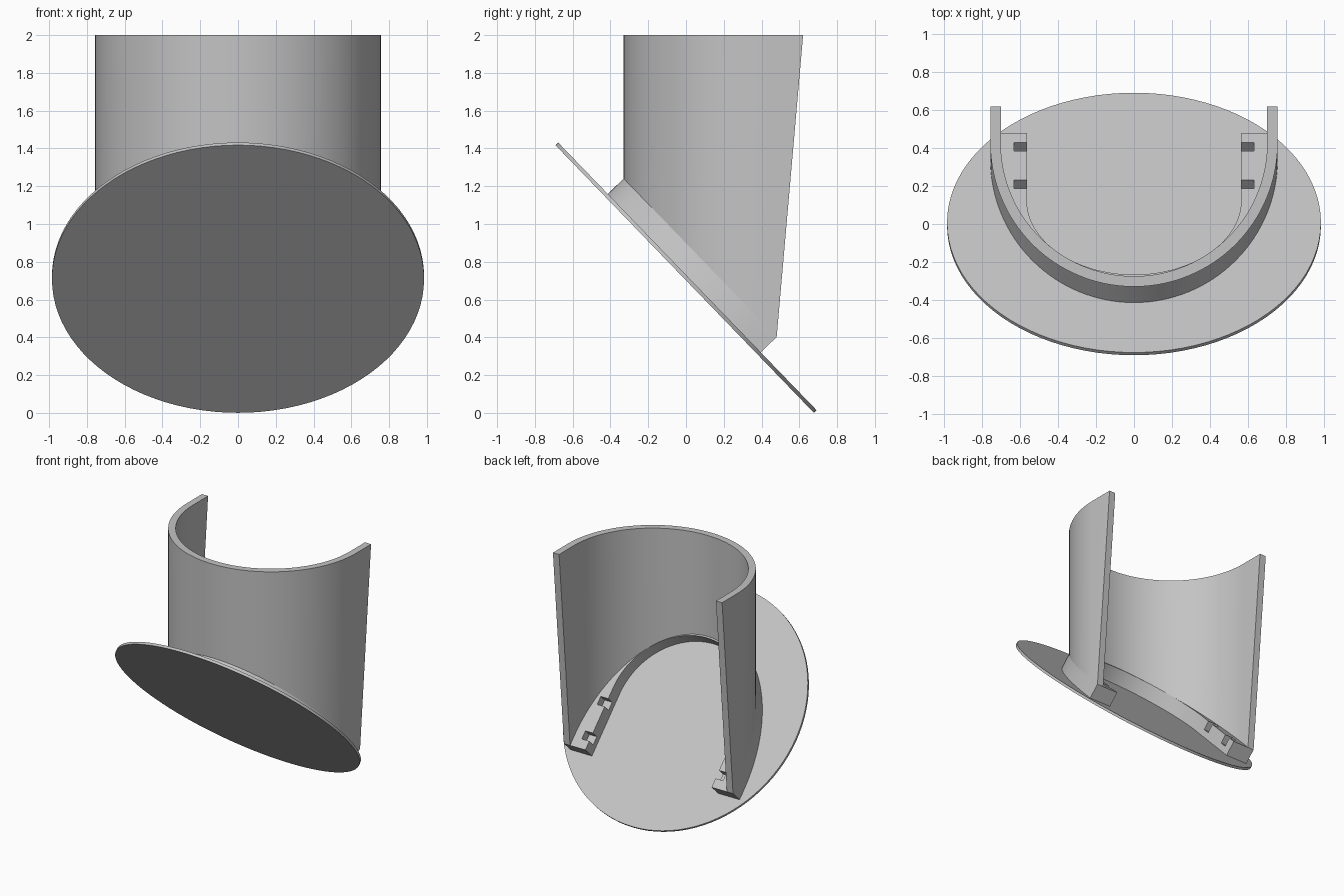
import bpy, bmesh
from math import sin, cos, pi, radians
from mathutils import Matrix, Vector

if "Cube" in bpy.data.objects:
    bpy.data.objects.remove(bpy.data.objects["Cube"])

grey = bpy.data.materials.new("light grey")
grey.use_nodes = True
colour = (0.55, 0.55, 0.55, 1)
grey.diffuse_color = colour
grey.node_tree.nodes["Principled BSDF"].inputs["Base Color"].default_value = colour

TILT = radians(46)
FRAME = Matrix.Translation((0, 0, 0.716)) @ Matrix.Rotation(-TILT, 4, "X")
DISC_TOP, RIM_TOP = 0.01, 0.127      # heights above the disc's mid-plane
OUTER, INNER, ARC_Y = 0.757, 0.702, 0.427
OPENING, OPENING_T = 0.565, 0.05     # round-ended opening inside the rim
SEGMENTS = 64


def finish(bm, name, matrix=Matrix()):
    bmesh.ops.recalc_face_normals(bm, faces=bm.faces)
    mesh = bpy.data.meshes.new(name)
    bm.to_mesh(mesh)
    bm.free()
    ob = bpy.data.objects.new(name, mesh)
    bpy.context.collection.objects.link(ob)
    ob.matrix_world = matrix
    mesh.materials.append(grey)
    return ob


def smooth(ob):
    bpy.ops.object.select_all(action="DESELECT")
    ob.select_set(True)
    bpy.context.view_layer.objects.active = ob
    bpy.ops.object.shade_smooth_by_angle(angle=radians(30))


def u_shape(radius, centre, end):
    """U-shaped path: straight leg, half circle towards -y, straight leg."""
    arc = [(radius * cos(a), centre - radius * sin(a))
           for a in (pi * i / SEGMENTS for i in range(SEGMENTS + 1))]
    return [(radius, end)] + arc + [(-radius, end)]


def solid_band(name, loops, matrix=Matrix()):
    """Skin four matching paths (the band's corners) into a closed solid."""
    bm = bmesh.new()
    rows = [[bm.verts.new(p) for p in path] for path in loops]
    for i in range(len(rows[0]) - 1):
        for k in range(4):
            a, b = rows[k], rows[(k + 1) % 4]
            bm.faces.new((a[i], a[i + 1], b[i + 1], b[i]))
    for i in (0, -1):
        bm.faces.new([row[i] for row in rows])
    return finish(bm, name, matrix)


def rim_z(y):
    """World height of the rim's top plane at depth y."""
    return 0.716 + (RIM_TOP - sin(TILT) * y) / cos(TILT)


# Tilted round base plate
bm = bmesh.new()
bmesh.ops.create_cone(bm, cap_ends=True, segments=96, radius1=0.985,
                      radius2=0.985, depth=2 * DISC_TOP)
smooth(finish(bm, "base_disc", FRAME))

# Upright half-round sleeve, cut off by the rim plane, rear edges leaning back
BOTTOM_END, TOP_END = 0.48, 0.62
foot = [[(x, y, rim_z(y)) for x, y in u_shape(r, ARC_Y, BOTTOM_END)]
        for r in (OUTER, INNER)]
head = [[(x, y, 2.0) for x, y in u_shape(r, ARC_Y, TOP_END)]
        for r in (OUTER, INNER)]
smooth(solid_band("sleeve", [foot[0], head[0], head[1], foot[1]]))

# Rim joining sleeve and disc: follows the sleeve outside, round-ended inside
to_frame = FRAME.inverted()
outside = [to_frame @ Vector(p) for p in foot[0]]
inside = u_shape(OPENING, OPENING_T, outside[0].y)
rim = solid_band("rim", [
    [(p.x, p.y, DISC_TOP) for p in outside],
    [(p.x, p.y, RIM_TOP) for p in outside],
    [(x, t, RIM_TOP) for x, t in inside],
    [(x, t, DISC_TOP) for x, t in inside]], FRAME)

# Two small slots in each leg of the rim
bm = bmesh.new()
for side in (-1, 1):
    for t in (0.171, 0.454):
        bmesh.ops.create_cube(bm, size=1, matrix=Matrix.Translation(
            (side * 0.592, t, RIM_TOP)) @ Matrix.Diagonal((0.08, 0.066, 0.14, 1)))
cutter = finish(bm, "slot_cutter", FRAME)
cutter.hide_render = True
cut = rim.modifiers.new("slots", "BOOLEAN")
cut.operation, cut.solver, cut.object = "DIFFERENCE", "EXACT", cutter
smooth(rim)
bpy.ops.object.modifier_apply(modifier=cut.name)
bpy.data.objects.remove(cutter)
